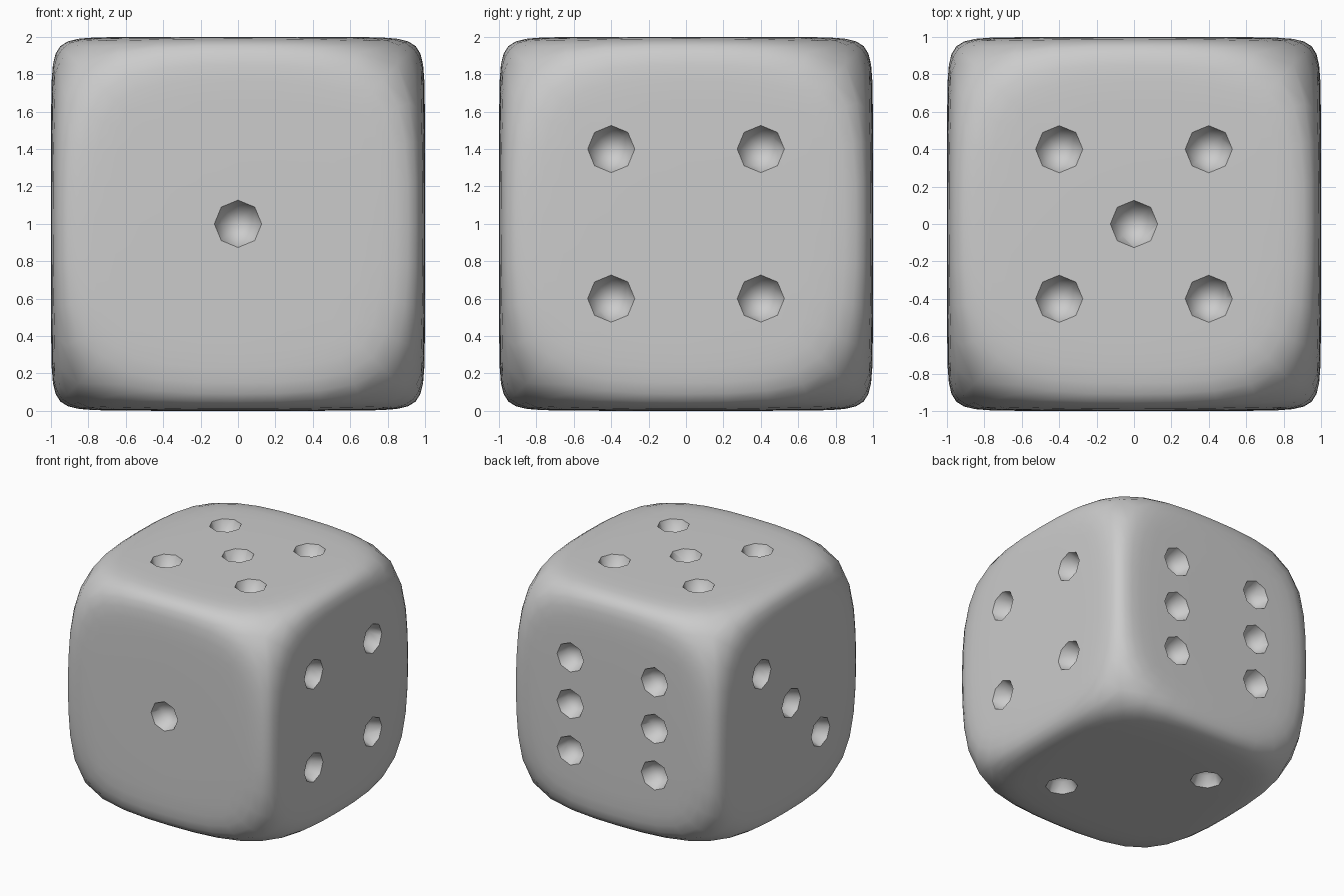
import bpy
import bmesh
from math import radians
from mathutils import Matrix, Vector

INSET = 0.26      # width of the border that shapes the rounded edges
CORNER = 0.97     # how far the cage corners are drawn in
SPACING = 0.4     # distance between neighbouring pips
PIP_RADIUS = 0.127

default = bpy.data.objects.get("Cube")
if default:
    bpy.data.objects.remove(default, do_unlink=True)

X, Y, Z = Vector((1, 0, 0)), Vector((0, 1, 0)), Vector((0, 0, 1))
CENTRE = [(0, 0)]
RISING = [(-1, -1), (1, 1)]
FALLING = [(-1, 1), (1, -1)]
SIDES = [(-1, 0), (1, 0)]

# Each face: outward normal, two in-plane axes, pip layout
FACES = [
    (-Y, X, Z, CENTRE),
    (-Z, X, Y, FALLING),
    (-X, Y, Z, CENTRE + RISING),
    (X, Y, Z, RISING + FALLING),
    (Z, X, Y, CENTRE + RISING + FALLING),
    (Y, X, Z, RISING + FALLING + SIDES),
]


def make_object(name, bm):
    mesh = bpy.data.meshes.new(name)
    bm.to_mesh(mesh)
    bm.free()
    obj = bpy.data.objects.new(name, mesh)
    bpy.context.collection.objects.link(obj)
    obj.location = Z
    return obj


# Body cage: a cube with inset faces, halved long edges and eased corners
bm = bmesh.new()
bmesh.ops.create_cube(bm, size=2)
bmesh.ops.inset_individual(bm, faces=bm.faces[:], thickness=INSET,
                           use_even_offset=True)
long_edges = [e for e in bm.edges if e.calc_length() > 1]
bmesh.ops.subdivide_edges(bm, edges=long_edges, cuts=1, use_grid_fill=True)
for vert in bm.verts:
    if min(abs(c) for c in vert.co) > 0.99:
        vert.co *= CORNER
body = make_object("die_body", bm)

# Pip cutters: low-poly balls centred on the face planes.
# The six-pip layout puts its columns across x and its rows up z.
bm = bmesh.new()
for normal, u, v, layout in FACES:
    turn = normal.to_track_quat('Z', 'Y').to_matrix().to_4x4()
    for a, b in layout:
        spot = normal * 1.001 + (u * a + v * b) * SPACING
        bmesh.ops.create_uvsphere(bm, u_segments=8, v_segments=4,
                                  radius=PIP_RADIUS,
                                  matrix=Matrix.Translation(spot) @ turn)
cutter = make_object("pip_cutter", bm)
cutter.hide_render = True

# Subdivide, then carve the pips
subdivision = body.modifiers.new("rounding", 'SUBSURF')
subdivision.levels = subdivision.render_levels = 2
carve = body.modifiers.new("pips", 'BOOLEAN')
carve.operation = 'DIFFERENCE'
carve.solver = 'EXACT'
carve.object = cutter

bpy.context.view_layer.update()
bpy.ops.object.select_all(action='DESELECT')
body.select_set(True)
bpy.context.view_layer.objects.active = body
for modifier in (subdivision.name, carve.name):
    bpy.ops.object.modifier_apply(modifier=modifier)
bpy.data.objects.remove(cutter, do_unlink=True)
bpy.ops.object.shade_smooth_by_angle(angle=radians(50))
